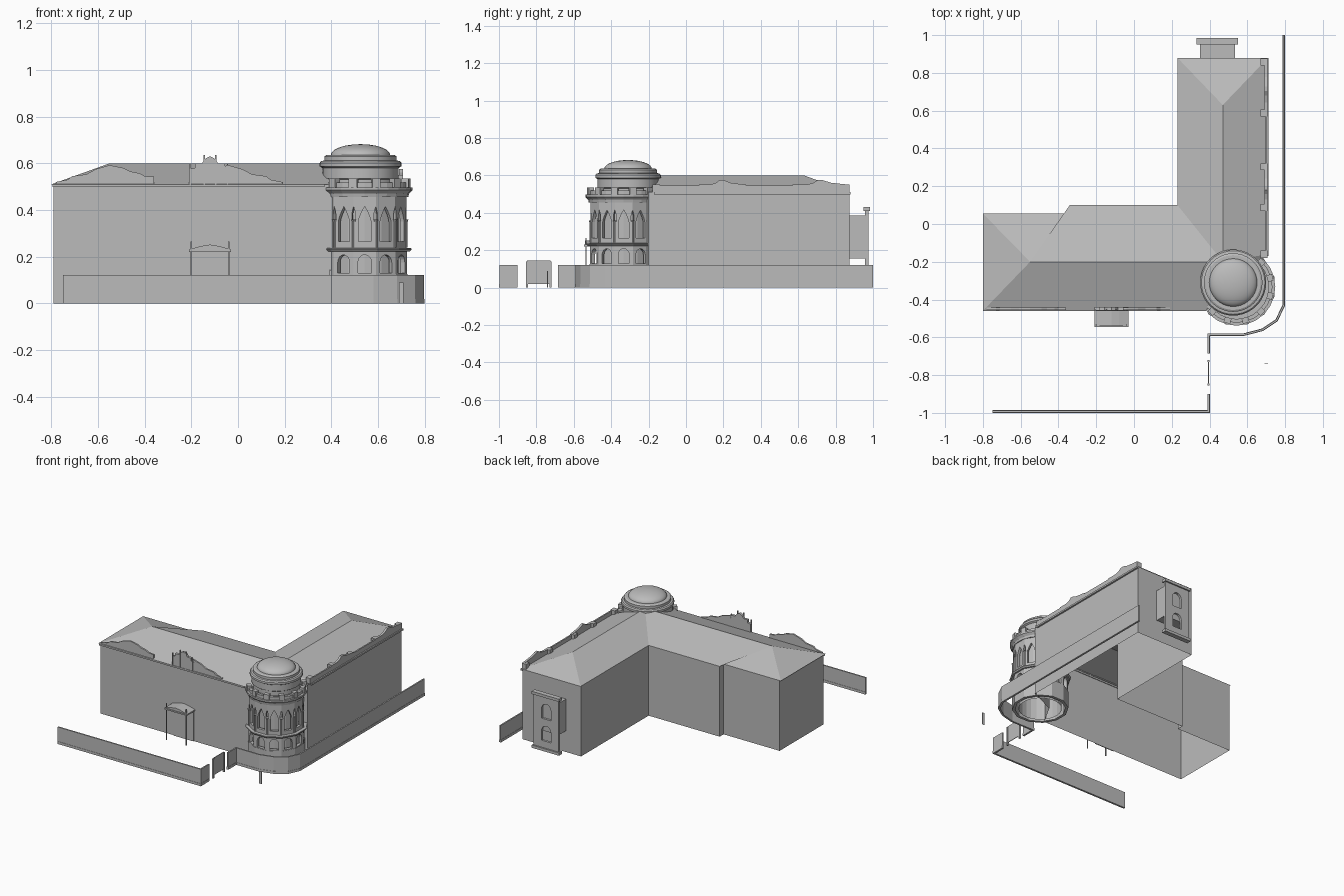
import bpy, bmesh, math
from mathutils import Vector

cube = bpy.data.objects.get("Cube")
if cube:
    bpy.data.objects.remove(cube, do_unlink=True)

stone = bpy.data.materials.new("plain_stone")
stone.use_nodes = True
COLOUR = (0.5, 0.5, 0.5, 1)
stone.diffuse_color = COLOUR
stone.node_tree.nodes["Principled BSDF"].inputs["Base Color"].default_value = COLOUR


def finish(name, bm):
    bmesh.ops.recalc_face_normals(bm, faces=bm.faces)
    me = bpy.data.meshes.new(name)
    bm.to_mesh(me)
    bm.free()
    me.materials.append(stone)
    ob = bpy.data.objects.new(name, me)
    bpy.context.collection.objects.link(ob)
    return ob


def add_prism(bm, pts, u, d, d0, d1, origin=(0, 0, 0)):
    """Solid from a (u, z) profile, pushed along d."""
    u, d, o = Vector(u), Vector(d), Vector(origin)
    rings = [[bm.verts.new(o + u * a + Vector((0, 0, z)) + d * k) for a, z in pts]
             for k in (d0, d1)]
    n = len(pts)
    bm.faces.new(rings[0])
    bm.faces.new(rings[1][::-1])
    for i in range(n):
        j = (i + 1) % n
        bm.faces.new((rings[0][i], rings[0][j], rings[1][j], rings[1][i]))


def prism(name, pts, u, d, d0, d1):
    bm = bmesh.new()
    add_prism(bm, pts, u, d, d0, d1)
    return finish(name, bm)


def box(name, x0, x1, y0, y1, z0, z1):
    return prism(name, [(x0, z0), (x1, z0), (x1, z1), (x0, z1)], (1, 0, 0), (0, 1, 0), y0, y1)


def strip(name, path, z0, z1, thick=0, closed=False):
    """Upright wall along a plan path."""
    bm = bmesh.new()
    low = [bm.verts.new((x, y, z0)) for x, y in path]
    high = [bm.verts.new((x, y, z1)) for x, y in path]
    for i in range(len(path) - (not closed)):
        j = (i + 1) % len(path)
        bm.faces.new((low[i], low[j], high[j], high[i]))
    ob = finish(name, bm)
    if thick:
        m = ob.modifiers.new("Thickness", "SOLIDIFY")
        m.thickness, m.offset, m.use_even_offset = thick, 0, True
    return ob


def lathe(name, profile, centre, sides, closed=False, turn=0.0, smooth=False):
    bm = bmesh.new()
    rings = []
    for r, z in profile:
        rings.append([bm.verts.new((centre[0] + r * math.cos(a), centre[1] + r * math.sin(a), z))
                      for a in (turn + math.tau * i / sides for i in range(sides))])
    for k in range(len(rings) - (not closed)):
        a, b = rings[k], rings[(k + 1) % len(rings)]
        for i in range(sides):
            j = (i + 1) % sides
            bm.faces.new((a[i], a[j], b[j], b[i]))
    if not closed:
        bm.faces.new(rings[-1])
    ob = finish(name, bm)
    if smooth:
        bpy.ops.object.select_all(action="DESELECT")
        ob.select_set(True)
        bpy.context.view_layer.objects.active = ob
        bpy.ops.object.shade_smooth_by_angle(angle=math.radians(30))
    return ob


def arch(w, z0, spring, top, pointed=False):
    pts = [(-w / 2, z0), (w / 2, z0)]
    for i in range(9):
        c = math.cos(math.pi * i / 8)
        rise = (1 - abs(c)) ** 0.7 if pointed else math.sqrt(max(0, 1 - c * c))
        pts.append((w / 2 * c, spring + (top - spring) * rise))
    return pts


def cut(ob, cutter):
    cutter.hide_render = True
    cutter.hide_viewport = True
    m = ob.modifiers.new("Openings", "BOOLEAN")
    m.object, m.operation, m.solver = cutter, "DIFFERENCE", "EXACT"


X, Y = (1, 0, 0), (0, 1, 0)

# Main building: L-shaped walls, open below, with the corner left for the tower
strip("building_walls", [(-.79, -.45), (.41, -.45), (.5, -.29), (.70, -.2), (.70, .875),
                         (.23, .875), (.23, .1), (-.34, .1), (-.34, .055), (-.79, .055)],
      0, .51, closed=True)
strip("front_cornice", [(-.795, -.453), (.37, -.453)], .498, .51, .015)
strip("side_cornice", [(.705, -.17), (.705, .88)], .498, .51, .015)

# Hipped roof
EAVE, RIDGE = .51, .6
bm = bmesh.new()
eaves = [bm.verts.new((x, y, EAVE)) for x, y in
         [(-.8, -.46), (.38, -.46), (.71, -.16), (.71, .88), (.23, .88), (.23, .1),
          (-.34, .1), (-.34, .055), (-.8, .055)]]
a, b, c = [bm.verts.new((x, y, RIDGE)) for x, y in [(-.55, -.2), (.47, -.2), (.47, .63)]]
e = eaves
for f in [(e[0], e[1], b, a), (e[1], e[2], b), (e[2], e[3], c, b), (e[3], e[4], c),
          (e[4], e[5], b, c), (e[5], e[6], a, b), (e[6], e[7], a), (e[7], e[8], a), (e[8], e[0], a)]:
    bm.faces.new(f)
finish("hipped_roof", bm)

# Scrolled parapets on the front
wing = [(0, .51), (0, .52), (.05, .53), (.07, .545), (.13, .553), (.17, .575), (.23, .592),
        (.29, .58), (.32, .565), (.36, .557), (.38, .545), (.42, .543), (.42, .51)]
prism("front_parapet_left", [(-.78 + p, z) for p, z in wing], X, Y, -.455, -.443)
prism("front_parapet_right", [(.19 - p, z) for p, z in wing if p <= .29] + [(-.1, .51)], X, Y, -.455, -.443)
crest = [(.09, .51), (.09, .575), (.065, .58), (.065, .6), (.035, .6), (.02, .62), (0, .63)]
prism("front_crest", [(-.12 + p, z) for p, z in crest] + [(-.12 - p, z) for p, z in crest[-2::-1]],
      X, Y, -.458, -.44)
for px in (-.205, -.145, -.095, -.045):
    top = .635 if px in (-.145, -.095) else .6
    box("crest_spike", px - .003, px + .003, -.46, -.452, .51, top)

# Low parapet with raised ornaments on the side wing
strip("side_parapet", [(.7, -.14), (.7, .87)], .51, .545, .01)
bump = [(0, .51), (0, .55), (.06, .55), (.09, .56), (.11, .575), (.13, .575), (.17, .56), (.25, .55), (.25, .51)]
for start, scale in ((.07, 1), (.57, 1.22)):
    prism("side_ornament", [(start + p * scale, z) for p, z in bump], Y, X, .69, .706)
    for end in (start, start + .25 * scale - .035):
        box("side_ornament_pier", .67, .706, end, end + .035, .51, .55)
box("side_pier", .67, .706, -.18, -.14, .51, .55)

# Entrance canopy on two slim posts
box("canopy_slab", -.21, -.03, -.545, -.45, .221, .231)
prism("canopy_hood", [(-.21, .231), (-.03, .231), (-.08, .245), (-.12, .252), (-.16, .245)], X, Y, -.54, -.45)
for px in (-.2, -.04):
    box("canopy_post", px - .003, px + .003, -.538, -.532, 0, .265)
box("entrance_surround", -.2, -.04, -.456, -.45, 0, .21)

# Corner tower: twelve bays in two storeys
BODY, TOP, BAYS = (.543, -.333), (.525, -.31), 12
TURN = math.radians(15)
tower_core = lathe("tower_core", [(.145, 0), (.145, .5)], BODY, 24)
tower_base = lathe("tower_base", [(.17, 0), (.19, 0), (.19, .125), (.17, .125)], BODY, BAYS, True, TURN)
lower = lathe("tower_lower_storey", [(.165, .12), (.188, .12), (.188, .225), (.165, .225)], BODY, BAYS, True, TURN)
upper = lathe("tower_upper_storey", [(.165, .235), (.185, .235), (.185, .475), (.165, .475)], BODY, BAYS, True, TURN)
lathe("tower_belt", [(.14, .222), (.2, .222), (.207, .23), (.207, .236), (.14, .24)], BODY, BAYS, True, TURN)
lathe("tower_cornice", [(.14, .455), (.187, .455), (.19, .47), (.205, .485), (.205, .497), (.14, .497)],
      BODY, 24, True, TURN)
lathe("tower_parapet", [(.17, .49), (.19, .49), (.19, .518), (.17, .518)], BODY, 24, True, TURN)


def ring_cutter(name, shapes):
    bm = bmesh.new()
    for shape, offset in shapes:
        for i in range(BAYS):
            t = math.tau * (i + offset) / BAYS
            add_prism(bm, shape, (-math.sin(t), math.cos(t), 0), (math.cos(t), math.sin(t), 0),
                      .155, .215, (*BODY, 0))
    return finish(name, bm)


cut(lower, ring_cutter("lower_window_cutter", [(arch(.058, .13, .175, .208), 0)]))
cut(upper, ring_cutter("upper_window_cutter", [(arch(.054, .265, .35, .415, True), 0),
                                               (arch(.016, .36, .38, .415, True), .5)]))
# Slender columns and crenel blocks around the tower
for i in range(BAYS):
    t = TURN + math.tau * i / BAYS
    foot = (BODY[0] + .183 * math.cos(t), BODY[1] + .183 * math.sin(t))
    lathe("tower_column", [(.007, .24), (.007, .35), (.011, .36)], foot, 8)
    if -math.pi * .85 < math.remainder(t, math.tau) < math.pi * .3:
        bm = bmesh.new()
        add_prism(bm, [(-.018, .495), (.018, .495), (.018, .535), (-.018, .535)],
                  (-math.sin(t), math.cos(t), 0), (math.cos(t), math.sin(t), 0), .168, .198, (*BODY, 0))
        finish("tower_block", bm)

# Drum and dome
lathe("tower_drum", [(.155, .49), (.155, .53), (.163, .535), (.163, .58), (.175, .587), (.175, .602),
                     (.168, .61), (.155, .612), (.155, .63), (.145, .636), (.125, .636)], TOP, 40, smooth=True)
lathe("tower_dome", [(.126 * math.cos(s) + .001, .635 + .047 * math.sin(s))
                     for s in (math.pi / 2 * i / 9 for i in range(10))], TOP, 40, smooth=True)

# Rear annex: box behind a windowed screen
box("annex_box", .35, .535, .87, .96, .155, .385)
screen = box("annex_screen", .34, .54, .958, .975, .02, .42)
bm = bmesh.new()
for z in (.09, .25):
    add_prism(bm, arch(.075, z, z + .07, z + .11), X, Y, .95, .99, (.44, 0, 0))
cut(screen, finish("annex_window_cutter", bm))
box("annex_cap", .33, .55, .95, .985, .41, .43)
box("annex_sill", .33, .55, .95, .985, .02, .04)

# Boundary wall, rounding the tower corner, with a gate
sweep = [(.793, 1), (.793, -.43), (.755, -.51), (.68, -.56), (.58, -.586), (.395, -.586), (.395, -.685)]
front = [(.395, -.9), (.395, -.993), (-.75, -.993)]
for part, path in (("corner", sweep), ("front", front)):
    strip(part + "_boundary_wall", path, 0, .122, .01)
    strip(part + "_wall_plinth", path, 0, .018, .014)
for gy in (-.85, -.725):
    box("gate_post", .389, .401, gy - .006, gy + .006, 0, .14)
box("gate_leaf", .393, .397, -.85, -.725, .02, .145)
box("side_gate_leaf", .69, .71, -.742, -.738, 0, .09)
